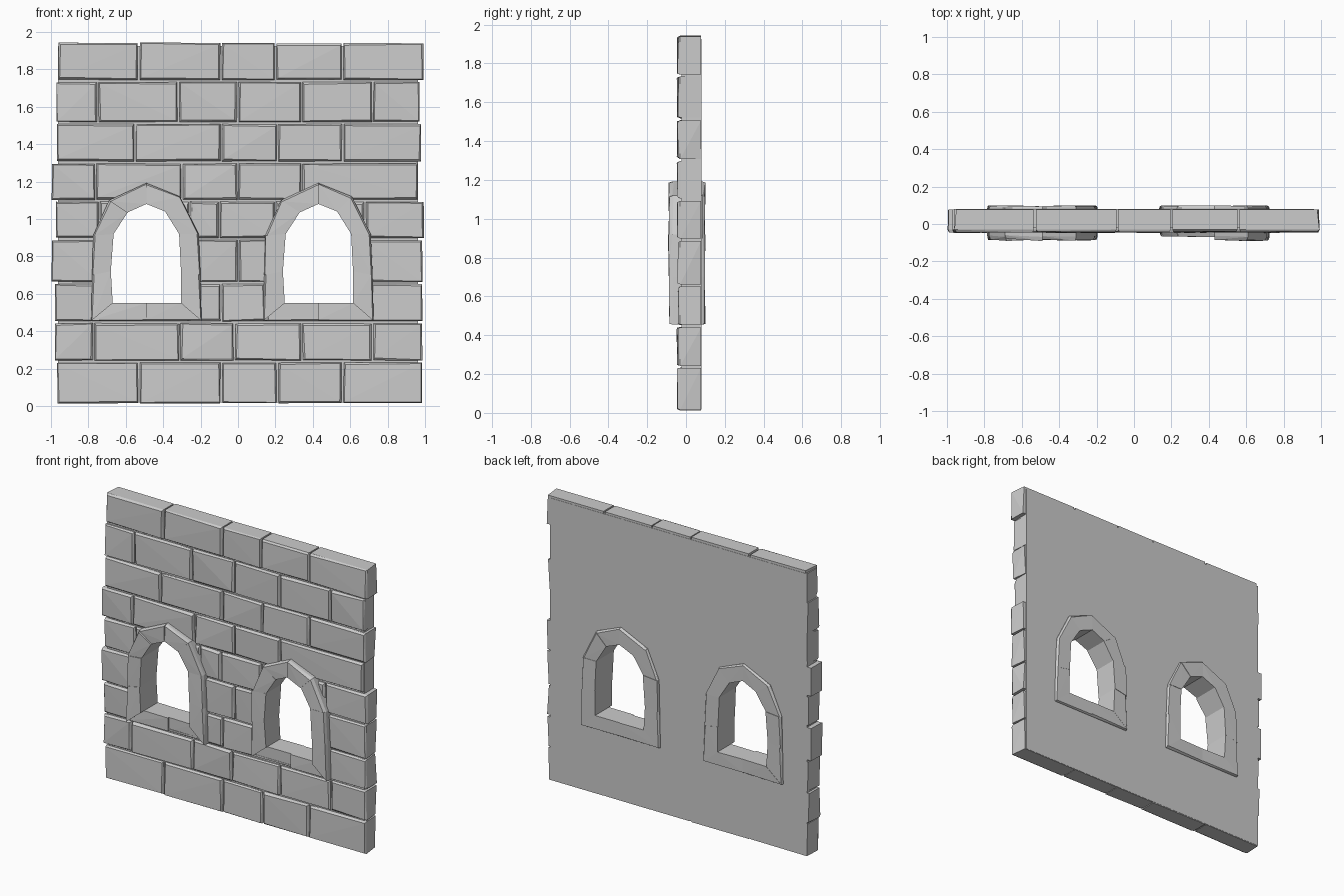
import bpy, bmesh, random

if "Cube" in bpy.data.objects:
    bpy.data.objects.remove(bpy.data.objects["Cube"])

random.seed(7)
J = random.uniform


def add_hull(bm, pts):
    """Add one convex faceted stone to bm."""
    part = bmesh.new()
    for p in pts:
        part.verts.new(p)
    bmesh.ops.convex_hull(part, input=part.verts[:])
    bmesh.ops.delete(part, geom=[v for v in part.verts if not v.link_faces], context='VERTS')
    bmesh.ops.recalc_face_normals(part, faces=part.faces[:])
    me = bpy.data.meshes.new("tmp")
    part.to_mesh(me)
    part.free()
    bm.from_mesh(me)
    bpy.data.meshes.remove(me)


def make_object(name, bm):
    me = bpy.data.meshes.new(name)
    bm.to_mesh(me)
    bm.free()
    ob = bpy.data.objects.new(name, me)
    bpy.context.collection.objects.link(ob)
    return ob


def boolean(target, other, op):
    """Apply a boolean and remove the helper."""
    other.hide_render = True
    m = target.modifiers.new(op, 'BOOLEAN')
    m.operation, m.object, m.solver = op, other, 'EXACT'
    bpy.context.view_layer.objects.active = target
    bpy.ops.object.modifier_apply(modifier=m.name)
    bpy.data.objects.remove(other)


def lerp(a, b, t):
    return tuple(p + (q - p) * t for p, q in zip(a, b))


# Courses: bottom, top, joint positions
COURSES = [
    (0.01, 0.235, [-.97, -.53, -.09, .21, .56, .99]),
    (0.24, 0.445, [-.985, -.77, -.31, -.02, .34, .72, .99]),
    (0.45, 0.655, [-.985, -.74, -.26, -.09, .15, .70, .99]),
    (0.66, 0.89, [-1.0, -.74, -.26, .0, .20, .68, .99]),
    (0.895, 1.095, [-.98, -.74, -.26, -.10, .20, .68, 1.0]),
    (1.10, 1.30, [-1.0, -.76, -.30, .0, .34, .965]),
    (1.305, 1.51, [-.975, -.55, -.09, .21, .56, .985]),
    (1.515, 1.735, [-.975, -.75, -.32, .0, .34, .72, .975]),
    (1.74, 1.945, [-.965, -.53, -.09, .20, .56, .995]),
]

# Window stations: inner and outer outline relative to the window centre
INNER = [(-.18, .55), (-.19, .72), (-.175, .92), (-.10, 1.035), (0, 1.08),
         (.10, 1.04), (.175, .92), (.185, .72), (.185, .55), (0, .55)]
OUTER = [(-.295, .455), (-.29, .70), (-.285, .91), (-.20, 1.10), (0, 1.192),
         (.18, 1.12), (.28, .92), (.29, .70), (.295, .455), (0, .455)]
# Centre and front depth of each stone, ending with the two sill stones
WINDOWS = {
    "left": (-.49, [-.085, -.085, -.085, -.085, -.085, -.085, -.085, -.085, -.045, -.05]),
    "right": (.43, [-.06, -.07, -.065, -.07, -.085, -.09, -.095, -.09, -.05, -.045]),
}

# Wall core
core = bmesh.new()
add_hull(core, [(x, y, z) for x in (-.962, .962) for y in (-.022, .08) for z in (.018, 1.925)])
wall = make_object("brick_wall", core)

# Chipped bricks, running full depth around the wall's edge
bricks = bmesh.new()
for r, (z0, z1, xs) in enumerate(COURSES):
    for i, (x0, x1) in enumerate(zip(xs, xs[1:])):
        edge = r in (0, len(COURSES) - 1) or i in (0, len(xs) - 2)
        pts = []
        for x, sx in ((x0, 1), (x1, -1)):
            for z, sz in ((z0, 1), (z1, -1)):
                bx = x + sx * J(.003, .007)
                bz = z + sz * J(.002, .006)
                end = abs(x) > .95
                tip = .015 if edge else 0
                pts.append((bx, -.03, bz))
                pts.append((bx + sx * J(.004, .012), J(-.048, -.038), bz + sz * J(.004, .012)))
                pts.append((bx + (sx * J(0, tip) if end else 0), .0783 if edge else .011, bz))
        add_hull(bricks, pts)
boolean(wall, make_object("bricks_helper", bricks), 'UNION')

# Window openings
for cx, _ in WINDOWS.values():
    cut = bmesh.new()
    loop = [lerp(o, i, .2) for o, i in zip(OUTER, INNER)]
    face = cut.faces.new([cut.verts.new((cx + x, -.3, z)) for x, z in loop])
    ext = bmesh.ops.extrude_face_region(cut, geom=[face])["geom"]
    for v in ext:
        if isinstance(v, bmesh.types.BMVert):
            v.co.y = .3
    bmesh.ops.recalc_face_normals(cut, faces=cut.faces[:])
    boolean(wall, make_object("window_cutter", cut), 'DIFFERENCE')

# Stone surrounds with arched tops
for side, (cx, fronts) in WINDOWS.items():
    bm = bmesh.new()
    n = len(INNER)
    for k, front in enumerate(fronts):
        pts = []
        for j in (k, (k + 1) % n):
            inn, out = INNER[j], OUTER[j]
            chip = lerp(out, inn, J(.03, .12))
            yf, yb = front + J(-.004, .006), J(.094, .1)
            pts += [(cx + inn[0], yf, inn[1]), (cx + chip[0], yf + J(-.003, .003), chip[1]),
                    (cx + out[0], yf + .02, out[1]), (cx + out[0], .085, out[1]),
                    (cx + chip[0], yb, chip[1]), (cx + inn[0], yb, inn[1])]
        add_hull(bm, pts)
    make_object(side + "_window_surround", bm)
